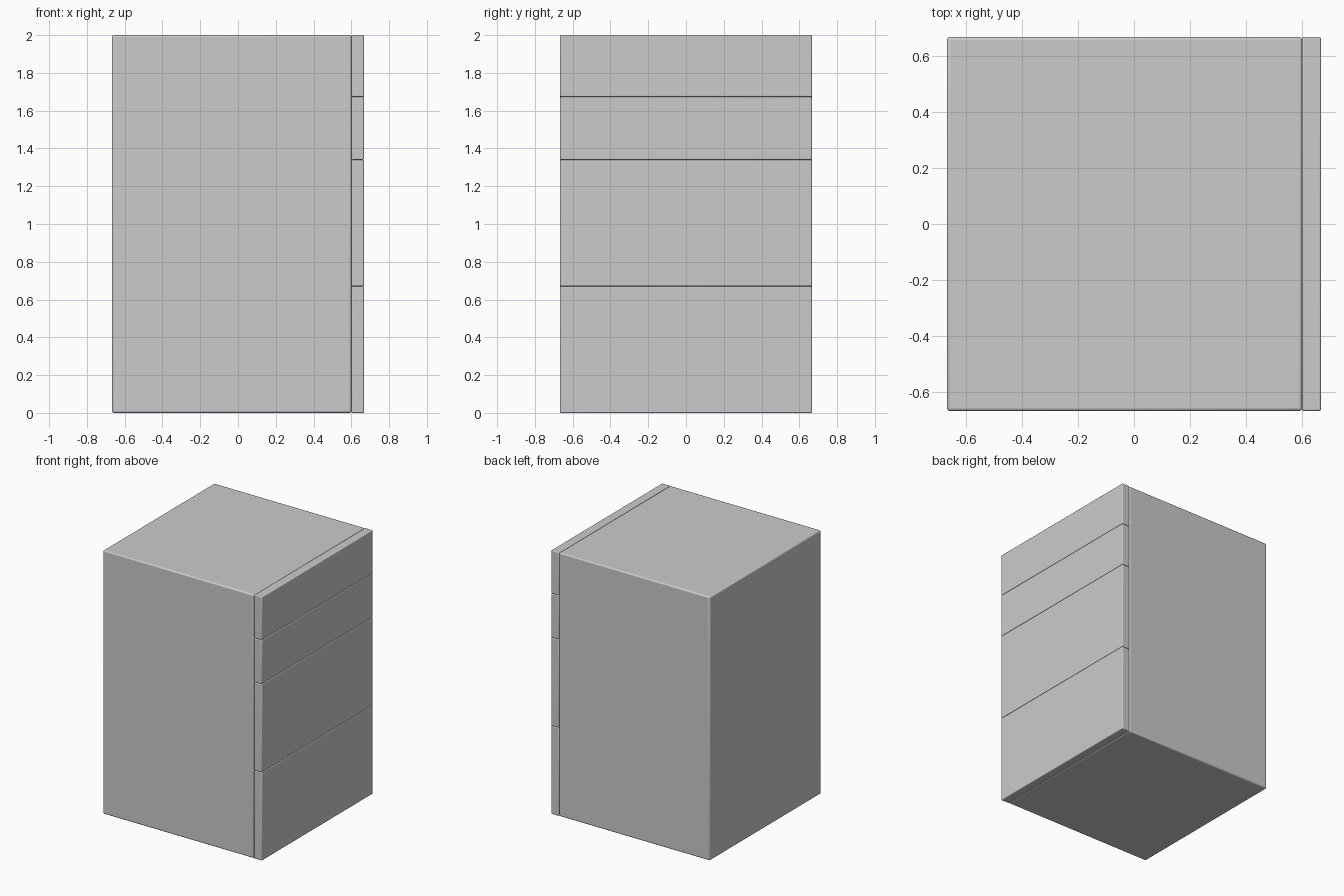
import bpy

if "Cube" in bpy.data.objects:
    bpy.data.objects.remove(bpy.data.objects["Cube"])

H = 2 / 3  # half width and half depth


def box(name, x0, x1, z0, z1, bevel):
    bpy.ops.mesh.primitive_cube_add(size=1, location=((x0 + x1) / 2, 0, (z0 + z1) / 2))
    ob = bpy.context.object
    ob.name = name
    ob.scale = (x1 - x0, 2 * H, z1 - z0)
    bpy.ops.object.transform_apply(location=False, rotation=False, scale=True)
    mod = ob.modifiers.new("soft_edges", "BEVEL")
    mod.width = bevel
    mod.segments = 3
    bpy.ops.object.shade_smooth_by_angle()
    return ob


# Cabinet carcass
box("cabinet_body", -H, 0.6, 0, 2, 0.01)

# Drawer fronts: two tall below, two short above
levels = [0, 0.67, 1.34, 1.673, 2]
for i, (z0, z1) in enumerate(zip(levels, levels[1:])):
    box(f"drawer_front_{i + 1}", 0.6, H, z0, z1, 0.006)
